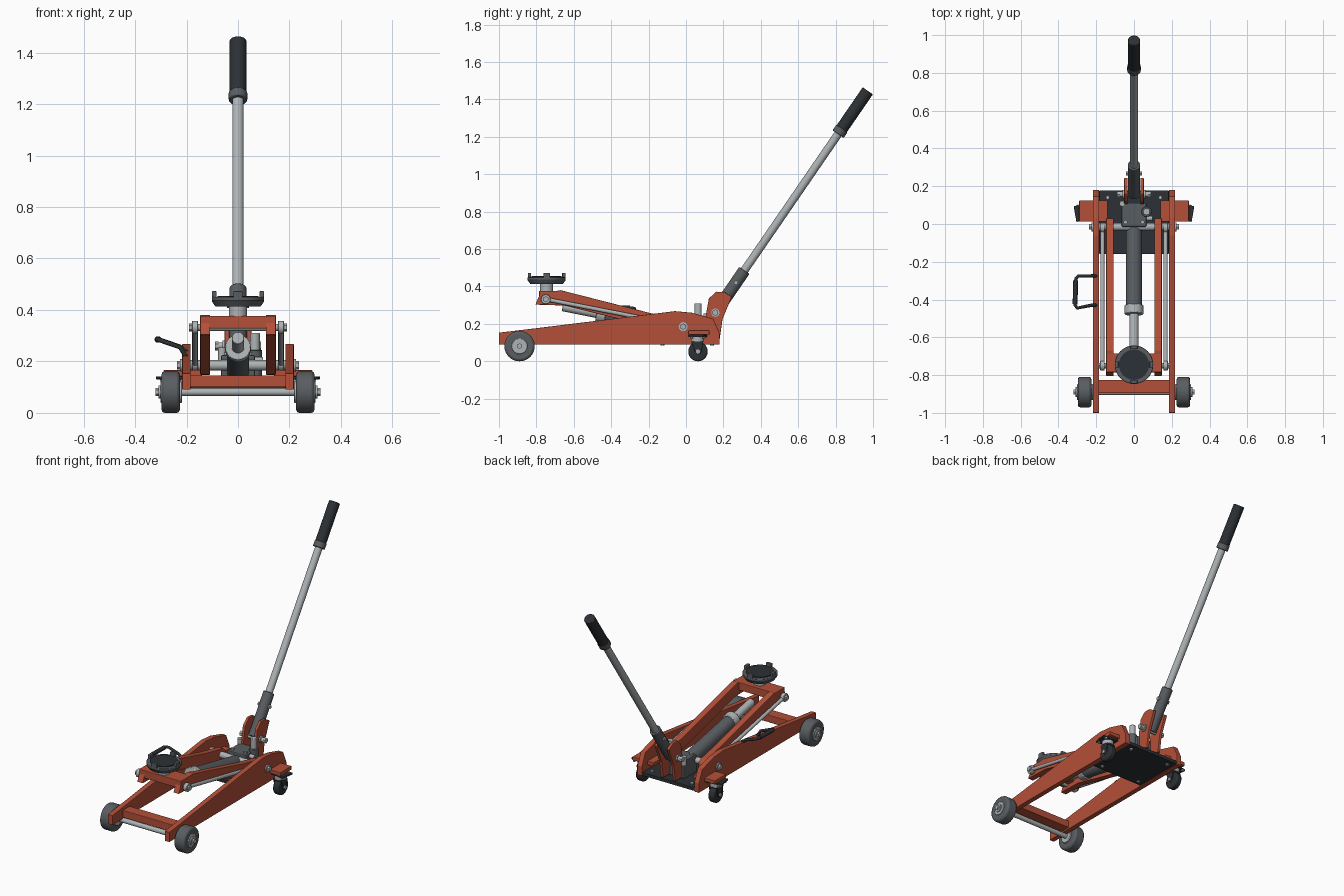
import bpy, bmesh
from math import sin, cos, pi, radians
from mathutils import Vector

if "Cube" in bpy.data.objects:
    bpy.data.objects.remove(bpy.data.objects["Cube"])


def material(name, rgb):
    m = bpy.data.materials.new(name)
    m.diffuse_color = (*rgb, 1)
    m.use_nodes = True
    m.node_tree.nodes["Principled BSDF"].inputs["Base Color"].default_value = m.diffuse_color
    return m


RED = material("red_paint", (0.45, 0.08, 0.04))
DARK = material("dark_rubber", (0.025, 0.03, 0.035))
IRON = material("iron", (0.10, 0.11, 0.12))
STEEL = material("steel", (0.42, 0.45, 0.46))


def finish(o, name, mat, bevel=0.0, smooth=False):
    o.name = name
    o.data.materials.append(mat)
    if bevel:
        b = o.modifiers.new("bevel", 'BEVEL')
        b.width, b.segments, b.limit_method = bevel, 2, 'ANGLE'
    if smooth:
        bpy.ops.object.shade_smooth_by_angle(angle=radians(35))
    return o


def cyl(name, a, b, r, mat, sides=32, bevel=0.0, r2=None):
    a, b = Vector(a), Vector(b)
    d = b - a
    bpy.ops.mesh.primitive_cone_add(vertices=sides, radius1=r, radius2=r if r2 is None else r2,
                                    depth=d.length, location=(a + b) / 2,
                                    rotation=d.to_track_quat('Z', 'Y').to_euler())
    return finish(bpy.context.object, name, mat, bevel, sides > 8)


def box(name, lo, hi, mat, bevel=0.003, turn=0):
    lo, hi = Vector(lo), Vector(hi)
    bpy.ops.mesh.primitive_cube_add(size=1, location=(lo + hi) / 2, rotation=(0, 0, turn))
    o = bpy.context.object
    o.scale = hi - lo
    bpy.ops.object.transform_apply(location=False, rotation=False, scale=True)
    return finish(o, name, mat, bevel)


def plate(name, outline, x0, x1, mat, bevel=0.003):
    # Side profile in (y, z) extruded along x
    bm = bmesh.new()
    f = bm.faces.new([bm.verts.new((x0, y, z)) for y, z in outline])
    g = bmesh.ops.extrude_face_region(bm, geom=[f])
    bmesh.ops.translate(bm, vec=(x1 - x0, 0, 0),
                        verts=[v for v in g["geom"] if isinstance(v, bmesh.types.BMVert)])
    bmesh.ops.recalc_face_normals(bm, faces=bm.faces)
    me = bpy.data.meshes.new(name)
    bm.to_mesh(me)
    bm.free()
    o = bpy.data.objects.new(name, me)
    bpy.context.collection.objects.link(o)
    return finish(o, name, mat, bevel)


FRAME = [(-1, .09), (-1, .153), (-.75, .183), (-.06, .268), (.03, .26), (.145, .228), (.18, .15), (.18, .09)]
ARM = [(-.805, .303), (-.78, .362), (-.67, .38), (-.16, .25), (.01, .215), (.03, .195), (.03, .16),
       (.01, .148), (-.05, .15), (-.65, .298)]
YOKE = [(.105, .12), (.105, .24), (.122, .335), (.16, .372), (.205, .37), (.245, .345), (.195, .225), (.18, .12)]

for s, side in ((-1, "left"), (1, "right")):
    # Frame rail, lift arm and handle yoke
    plate(f"frame_rail_{side}", FRAME, s * .184, s * .217, RED)
    plate(f"lift_arm_{side}", ARM, s * .108, s * .147, RED)
    plate(f"handle_yoke_{side}", YOKE, s * .034, s * .052, RED)

    # Levelling link rod with its eyes and nuts
    cyl(f"link_rod_{side}", (s * .167, -.75, .332), (s * .167, -.02, .19), .011, STEEL)
    for y, z, tag in ((-.75, .332, "front"), (-.02, .19, "rear")):
        cyl(f"link_eye_{tag}_{side}", (s * .155, y, z), (s * .179, y, z), .026, STEEL, bevel=.003)
    cyl(f"link_nut_{side}", (s * .179, -.75, .332), (s * .19, -.75, .332), .016, STEEL, 6)
    cyl(f"pivot_washer_{side}", (s * .217, -.015, .185), (s * .225, -.015, .185), .024, STEEL)
    cyl(f"pivot_nut_{side}", (s * .225, -.015, .185), (s * .238, -.015, .185), .016, STEEL, 6)

    # Front wheel
    w = lambda x, z=.081: (s * x, -.89, z)
    cyl(f"front_wheel_{side}", w(.226), w(.297), .081, IRON, 48, .012)
    cyl(f"front_wheel_hub_{side}", w(.217), w(.302), .042, STEEL, bevel=.003)
    cyl(f"front_wheel_cap_{side}", w(.302), w(.309), .026, STEEL)
    cyl(f"front_wheel_nut_{side}", w(.309), w(.32), .015, STEEL, 6)

    # Rear caster with mount, swivel plate, fork and wheel
    lo, hi = sorted((s * .14, s * .29))
    box(f"caster_mount_{side}", (lo, .012, .142), (hi, .125, .166), RED)
    cx = s * .255
    box(f"caster_plate_{side}", (cx - .058, .02, .13), (cx + .058, .105, .142), DARK, .003, s * -.17)
    cyl(f"caster_swivel_{side}", (cx, .062, .105), (cx, .062, .13), .035, STEEL)
    box(f"caster_fork_top_{side}", (cx - .03, .03, .095), (cx + .03, .09, .107), DARK)
    for t in (-1, 1):
        x = cx + t * .027
        plate(f"caster_fork_{side}", [(.03, .1), (.092, .1), (.082, .05), (.064, .036), (.048, .05)],
              x - .003, x + .003, DARK, .001)
    cyl(f"caster_wheel_{side}", (cx - .02, .064, .052), (cx + .02, .064, .052), .052, DARK, 40, .008)
    cyl(f"caster_axle_{side}", (cx - .037, .064, .052), (cx + .037, .064, .052), .012, STEEL, 16)
    for y in (.03, .095):
        cyl(f"caster_bolt_{side}", (cx + s * .042, y, .122), (cx + s * .042, y, .132), .008, STEEL, 6)

# Front axle and cross members
cyl("front_axle", (-.23, -.89, .081), (.23, -.89, .081), .015, STEEL)
box("front_crossbar", (-.19, -.895, .1), (.19, -.825, .146), RED)
cyl("arm_pivot_shaft", (-.218, -.015, .185), (.218, -.015, .185), .02, STEEL)
cyl("arm_front_pin", (-.157, -.75, .332), (.157, -.75, .332), .014, STEEL)
box("arm_top_bridge", (-.147, -.785, .328), (.147, -.685, .377), RED)

# Base plate with bolts below
box("base_plate", (-.184, -.16, .092), (.184, .177, .114), DARK)
for x in (-.14, .14):
    for y in (-.125, .14):
        cyl("base_bolt", (x, y, .084), (x, y, .122), .011, STEEL, 6)

# Hydraulic unit: block, cylinder, collar and ram along one sloped axis
ax = lambda y: (0, y, .161 - .198 * y)
box("pump_block", (-.066, -.015, .112), (.066, .112, .225), IRON, .006)
cyl("ram_cylinder", ax(.02), ax(-.45), .043, IRON)
cyl("ram_collar", ax(-.43), ax(-.478), .05, STEEL, bevel=.004)
cyl("ram_rod", ax(-.47), ax(-.66), .024, STEEL, bevel=.003)
cyl("pump_base", (.066, .065, .13), (.066, .065, .245), .027, IRON, bevel=.003)
cyl("pump_plunger", (.066, .065, .24), (.066, .065, .31), .019, STEEL, bevel=.003)
cyl("release_valve", (-.062, .108, .2), (-.062, .108, .255), .015, STEEL)
cyl("release_knob", (.06, .03, .205), (.098, .03, .205), .013, STEEL, 16)
for x in (-.045, .045):
    cyl("block_bolt", (x, .01, .222), (x, .01, .236), .011, STEEL, 6)

# Saddle with neck, dished cup and four lugs
sy = -.745
cyl("saddle_neck", (0, sy, .37), (0, sy, .418), .035, STEEL)
cyl("saddle_cup", (0, sy, .414), (0, sy, .434), .088, IRON, 48, r2=.102)
cyl("saddle_rim", (0, sy, .434), (0, sy, .45), .102, IRON, 48, .003)
cyl("saddle_pad", (0, sy, .448), (0, sy, .455), .08, DARK, 48)
for k in range(4):
    a = k * pi / 2
    c = Vector((cos(a) * .092, sy + sin(a) * .092, .458))
    h = Vector((.009, .018, .015))
    box("saddle_lug", c - h, c + h, IRON, .003, a)

# Handle: pivot pin, socket, tube and grip on one tilted axis
p0, p1 = Vector((0, .157, .26)), Vector((0, .972, 1.446))
ha = lambda t: p0.lerp(p1, t)
cyl("handle_pivot_pin", (-.075, .157, .26), (.075, .157, .26), .014, STEEL)
for s in (-1, 1):
    cyl("handle_pivot_washer", (s * .052, .157, .26), (s * .06, .157, .26), .022, STEEL)
    cyl("handle_pivot_nut", (s * .075, .157, .26), (s * .09, .157, .26), .017, STEEL, 6)
cyl("handle_socket", ha(0), ha(.19), .033, IRON, bevel=.003)
cyl("socket_bolt", (-.042, .267, .42), (.042, .267, .42), .012, STEEL, 6)
cyl("handle_tube", ha(.15), ha(.86), .022, STEEL)
cyl("grip_collar", ha(.805), ha(.83), .036, IRON, bevel=.003)
cyl("handle_grip", ha(.81), ha(1), .033, DARK, bevel=.004)


# Carry handle on the left rail
def tube(name, pts, r):
    c = bpy.data.curves.new(name, 'CURVE')
    c.dimensions, c.bevel_depth, c.bevel_resolution, c.use_fill_caps = '3D', r, 3, True
    sp = c.splines.new('POLY')
    sp.points.add(len(pts) - 1)
    for p, q in zip(sp.points, pts):
        p.co = (*q, 1)
    c.materials.append(DARK)
    bpy.context.collection.objects.link(bpy.data.objects.new(name, c))


tube("carry_handle", [(-.2, -.275, .235), (-.225, -.275, .257), (-.295, -.275, .281), (-.308, -.29, .285),
                      (-.312, -.43, .285), (-.3, -.445, .281), (-.225, -.43, .255), (-.2, -.43, .215)], .009)
tube("carry_grip", [(-.309, -.3, .285), (-.312, -.425, .285)], .013)
